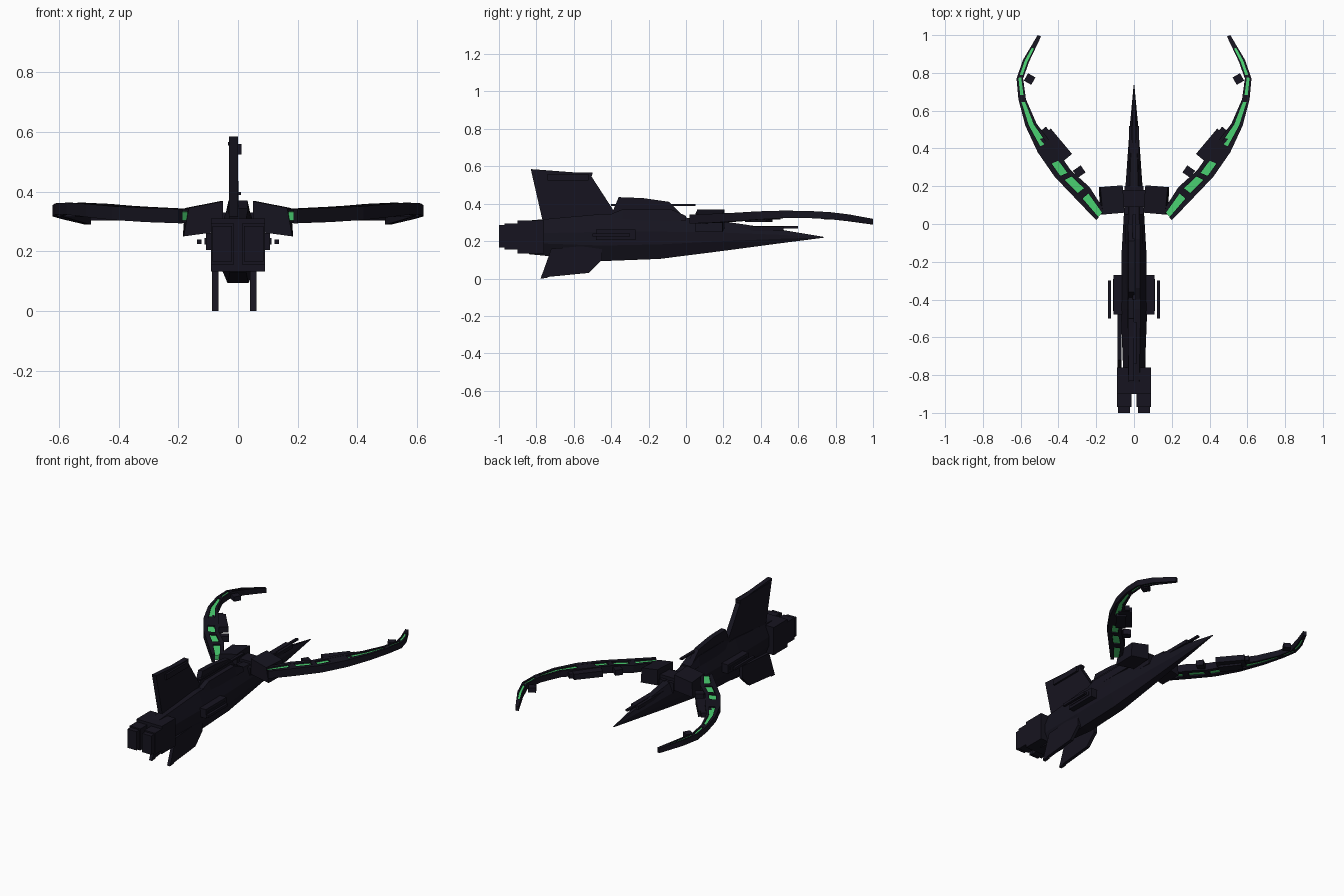
import bpy, bmesh
from mathutils import Vector, Matrix
from math import radians

if "Cube" in bpy.data.objects:
    bpy.data.objects.remove(bpy.data.objects["Cube"])


def material(name, col):
    m = bpy.data.materials.new(name)
    m.diffuse_color = col
    m.use_nodes = True
    m.node_tree.nodes["Principled BSDF"].inputs["Base Color"].default_value = m.diffuse_color
    return m


DARK = material("dark_metal", (0.008, 0.007, 0.014, 1))
GREEN = material("green_glow", (0.07, 0.65, 0.17, 1))


def finish(name, bm, mat=DARK, mirror=False):
    bmesh.ops.recalc_face_normals(bm, faces=bm.faces)
    me = bpy.data.meshes.new(name)
    bm.to_mesh(me)
    bm.free()
    me.materials.append(mat)
    ob = bpy.data.objects.new(name, me)
    bpy.context.collection.objects.link(ob)
    if mirror:
        ob.modifiers.new("mirror", 'MIRROR')
    return ob


def loft(name, rings, mat=DARK, mirror=False):
    bm = bmesh.new()
    vs = [[bm.verts.new(p) for p in r] for r in rings]
    n = len(vs[0])
    for a, b in zip(vs, vs[1:]):
        for i in range(n):
            j = (i + 1) % n
            bm.faces.new((a[i], a[j], b[j], b[i]))
    bm.faces.new(vs[0])
    bm.faces.new(vs[-1])
    return finish(name, bm, mat, mirror)


def box(name, lo, hi, mirror=False, rot=(0, 0, 0), mat=DARK):
    lo, hi = Vector(lo), Vector(hi)
    bm = bmesh.new()
    bmesh.ops.create_cube(bm, size=1)
    m = Matrix.Translation((lo + hi) / 2)
    for ang, ax in zip(rot, 'XYZ'):
        m = m @ Matrix.Rotation(radians(ang), 4, ax)
    bm.transform(m @ Matrix.Diagonal((*(hi - lo), 1)))
    return finish(name, bm, mat, mirror)


def plate(name, profile, x0, x1):
    """Side profile in (y, z) extruded across x."""
    return loft(name, [[(x, y, z) for y, z in profile] for x in (x0, x1)])


# Fuselage: y, half width, bottom, top
hull = [(-0.84, .055, .13, .31), (-0.45, .07, .093, .345), (-0.14, .065, .105, .34),
        (0.2, .045, .148, .305), (0.5, .024, .188, .262), (0.735, .002, .218, .223)]
rings = []
for y, w, b, t in hull:
    h = t - b
    half = [(.5 * w, b), (w, b + .33 * h), (w, b + .62 * h), (.5 * w, t)]
    rings.append([(x, y, z) for x, z in half] + [(-x, y, z) for x, z in half[::-1]])
loft("fuselage", rings)

# Engine block and nozzles
box("engine_block", (-.09, -.9, .133), (.09, -.76, .31))
box("nozzle", (.02, -1, .165), (.085, -.9, .285), True)
box("nozzle_collar", (.014, -.97, .155), (.09, -.9, .293), True)

# Fins
plate("tail_fin", [(-.76, .28), (-.83, .585), (-.5, .56), (-.505, .545), (-.385, .36), (-.36, .3)], -.03, 0)
box("fin_sensor", (-.005, -.74, .525), (.012, -.52, .56))
box("fin_cap", (-.033, -.8, .555), (.0, -.5, .567))
for side, x in (("left", -.087), ("right", .041)):
    plate(side + "_lower_fin", [(-.72, .16), (-.775, .005), (-.52, .03), (-.45, .1), (-.45, .18)], x, x + .021)
    plate(side + "_lower_fin_edge", [(-.755, .06), (-.778, 0), (-.74, .003), (-.73, .06)], x, x + .021)

# Dorsal ridge, pod and gun
loft("dorsal_ridge", [[(-.045, y, .31), (.045, y, .31), (.032, y, z), (-.032, y, z)]
                      for y, z in ((-.4, .345), (-.34, .37), (-.08, .37), (.0, .335))])
plate("dorsal_pod", [(-.4, .34), (-.36, .435), (-.23, .43), (-.09, .41), (-.025, .345)], -.03, .002)
box("dorsal_gun", (-.008, -.4, .388), (.01, .05, .398))

# Side modules
box("side_module", (.05, -.48, .205), (.108, -.27, .262), True)
box("side_module_inset", (.1, -.46, .222), (.112, -.29, .245), True)
box("side_blade", (.122, -.5, .224), (.138, -.3, .24), True)

# Nose guns
box("nose_gun_body", (.01, .05, .245), (.05, .2, .31), True)
box("nose_rail", (.01, .15, .255), (.027, .52, .278), True)
box("nose_barrel", (-.008, .2, .268), (.008, .6, .28))

# Wing root blocks, sloping outward
top = [(.05, .06, .368), (.165, .05, .345), (.178, .195, .345), (.06, .205, .368)]
bot = [(.05, .06, .268), (.182, .05, .25), (.185, .195, .25), (.06, .205, .268)]
loft("wing_root", [bot, top], mirror=True)
box("wing_root_strut", (0, .09, .275), (.08, .18, .33), True)

# Curved wing: outer x,y, inner x,y, middle z, half thickness
WING = [(.20, .02, .155, .07, .318, .024), (.31, .135, .235, .195, .322, .024),
        (.42, .25, .335, .285, .328, .023), (.51, .38, .43, .42, .337, .022),
        (.575, .52, .515, .53, .343, .020), (.612, .66, .572, .66, .342, .019),
        (.622, .77, .587, .77, .336, .019), (.587, .87, .555, .86, .325, .018),
        (.51, 1.0, .492, .993, .304, .015)]


def station(t):
    i = min(int(t), len(WING) - 2)
    return [a + (b - a) * (t - i) for a, b in zip(WING[i], WING[i + 1])]


def strip(name, f0, f1, t0, t1, thick, mat=DARK):
    """Part of the wing: f across from outer to inner edge, t along it."""
    ts = [t0] + [t for t in range(len(WING)) if t0 < t < t1] + [t1]
    rings = []
    for t in ts:
        ox, oy, ix, iy, z, h = station(t)
        h *= thick
        p = [(ox + (ix - ox) * f, oy + (iy - oy) * f) for f in (f0, f1)]
        rings.append([(*p[0], z - h), (*p[1], z - h), (*p[1], z + h), (*p[0], z + h)])
    loft(name, rings, mat, True)


strip("wing_outer_rail", 0, .3, 0, 8, 1)
strip("wing_inner_rail", .74, 1, 0, 8, 1)
strip("wing_glow_core", .2, .8, .02, 7.9, .6, GREEN)
for k, (a, b) in enumerate([(.85, 1.1), (1.75, 1.95), (2.45, 3.15), (4.9, 5.2), (6.05, 6.2), (7.5, 8)]):
    strip("wing_band_%d" % k, .1, .9, a, b, .95)

# Equipment on the inner side of the wing
box("wing_module", (.375, .325, .315), (.455, .5, .352), True, (0, 0, -40))
box("wing_module_tip", (.45, .47, .32), (.495, .505, .35), True, (0, 0, -40))
box("wing_module_belly", (.40, .32, .303), (.46, .46, .325), True, (0, 0, -38))
box("wing_clip", (.265, .255, .31), (.315, .3, .345), True, (0, 0, -35))
box("tip_clip", (.53, .745, .315), (.575, .79, .345), True, (0, 0, 30))
